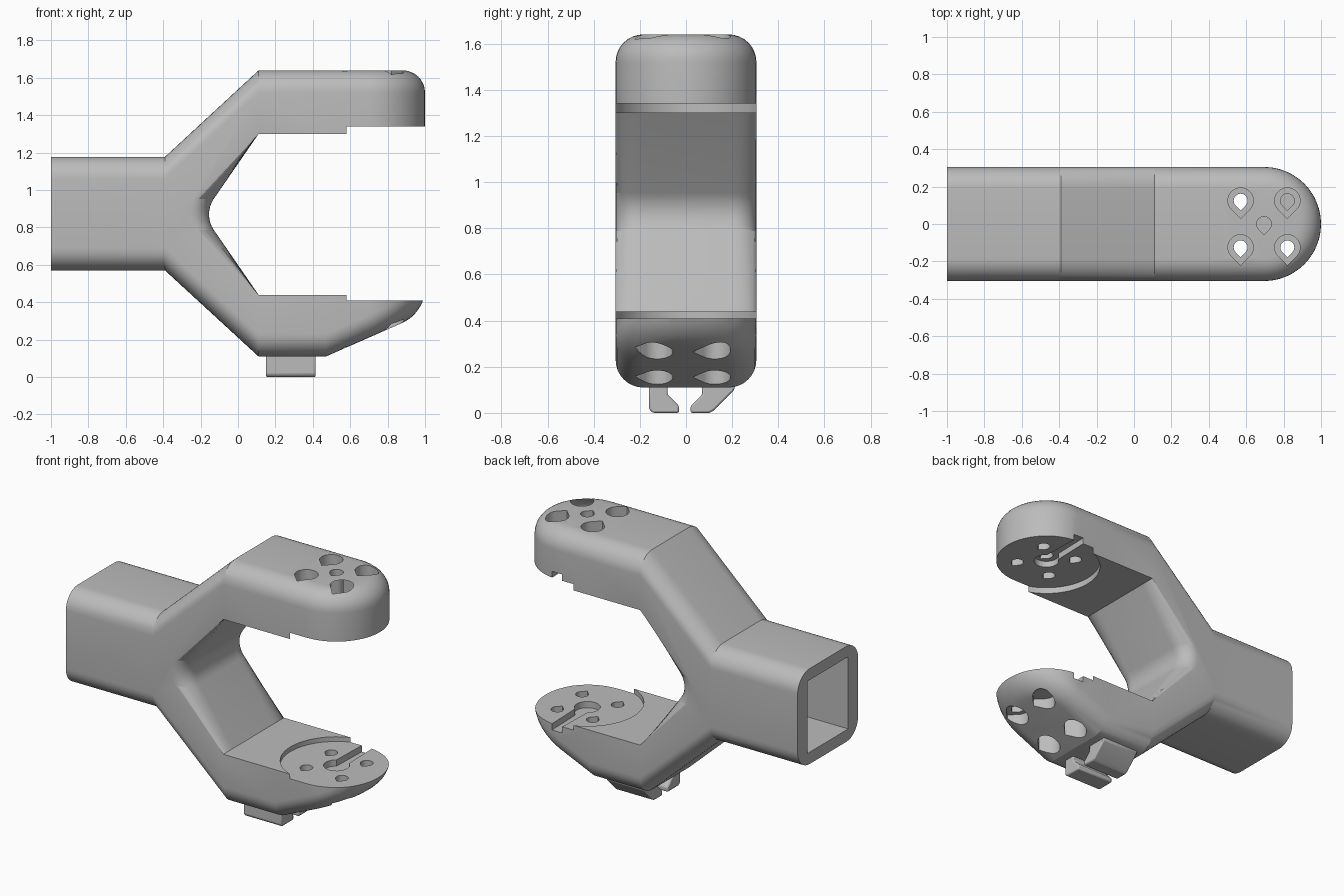
import bpy, bmesh
from math import sin, cos, pi, radians, sqrt

if "Cube" in bpy.data.objects:
    bpy.data.objects.remove(bpy.data.objects["Cube"])

HALF_W, FILLET, TIP_X = 0.305, 0.12, 0.695
ARC, STEPS = 24, 8

grey = bpy.data.materials.new("plain grey")
grey.use_nodes = True
grey.diffuse_color = (0.5, 0.5, 0.5, 1)
grey.node_tree.nodes["Principled BSDF"].inputs["Base Color"].default_value = (0.5, 0.5, 0.5, 1)


def make_object(name, bm):
    bmesh.ops.recalc_face_normals(bm, faces=bm.faces)
    mesh = bpy.data.meshes.new(name)
    bm.to_mesh(mesh)
    bm.free()
    mesh.materials.append(grey)
    obj = bpy.data.objects.new(name, mesh)
    bpy.context.collection.objects.link(obj)
    return obj


def loft(name, rings):
    """Closed solid through matching rings of 3D points."""
    bm = bmesh.new()
    loops = [[bm.verts.new(p) for p in ring] for ring in rings]
    n = len(loops[0])
    for a, b in zip(loops, loops[1:]):
        for i in range(n):
            j = (i + 1) % n
            bm.faces.new((a[i], a[j], b[j], b[i]))
    bm.faces.new(loops[0])
    bm.faces.new(loops[-1])
    return make_object(name, bm)


def prism_z(name, pts, lo, hi):
    return loft(name, [[(x, y, z) for x, y in pts] for z in (lo, hi)])


def prism_x(name, pts, lo, hi):
    return loft(name, [[(x, y, z) for y, z in pts] for x in (lo, hi)])


def arc(cx, cy, r, start, end, n):
    angles = [radians(start + (end - start) * i / n) for i in range(n + 1)]
    return [(cx + r * cos(a), cy + r * sin(a)) for a in angles]


def teardrop(cx, cy, r):
    return arc(cx, cy, r, -45, 225, ARC) + [(cx, cy - r * sqrt(2))]


def height(table, x):
    for (x0, z0), (x1, z1) in zip(table, table[1:]):
        if x <= x1 + 1e-6:
            return z0 + (z1 - z0) * (x - x0) / (x1 - x0)
    return table[-1][1]


# Outer shell: rounded plan outline, with filleted upper and lower rims
TOP = [(-1, 1.178), (-0.39, 1.178), (0.11, 1.64), (1, 1.64)]
BOTTOM = [(-1, 0.57), (-0.39, 0.57), (0.11, 0.11), (0.47, 0.11), (1, 0.343)]


def outline(inset):
    w = HALF_W - inset
    side = [(x, -w) for x in (-1, -0.39, 0.11, 0.47)]
    return side + arc(TIP_X, 0, w, -90, 90, ARC) + [(x, -y) for x, y in reversed(side)]


def build_shell():
    bm = bmesh.new()
    sweep = [(FILLET * (1 - sin(a)), FILLET * (1 - cos(a)))
             for a in (pi / 2 * i / STEPS for i in range(STEPS + 1))]
    rings = [[bm.verts.new((x, y, height(BOTTOM, x) + d)) for x, y in outline(t)]
             for t, d in sweep]
    rings += [[bm.verts.new((x, y, height(TOP, x) - d)) for x, y in outline(t)]
              for t, d in reversed(sweep)]
    m = len(rings[0])
    for a, b in zip(rings, rings[1:]):
        for i in range(m - 1):
            bm.faces.new((a[i], a[i + 1], b[i + 1], b[i]))
    for ring in (rings[0], rings[-1]):
        for i in range(m // 2):
            quad = (ring[i], ring[i + 1], ring[m - 2 - i], ring[m - 1 - i])
            bm.faces.new(list(dict.fromkeys(quad)))
    bm.faces.new([r[0] for r in rings] + [r[-1] for r in reversed(rings)])
    return make_object("fork_bracket", bm)


# Gap between the arms, its crotch edges rounding off towards both sides
def build_gap():
    crotch = arc(-0.007, 0.87, 0.148, 214, 146, 8)
    r = 0.1
    half = [(HALF_W - r + r * sin(a), r * (1 - cos(a)))
            for a in (pi / 2 * i / STEPS for i in range(STEPS + 1))] + [(0.4, r)]
    sections = [(-y, d) for y, d in reversed(half)] + half
    rings = []
    for y, d in sections:
        pts = [(1.2, 0.44), (0.11, 0.44)] + [(x - d, z) for x, z in crotch]
        pts += [(0.11, 1.30), (1.2, 1.30)]
        rings.append([(x, y, z) for x, z in pts])
    return loft("gap_cutter", rings)


def combine(target, tool, operation):
    mod = target.modifiers.new("cut", 'BOOLEAN')
    mod.operation, mod.object, mod.solver = operation, tool, 'EXACT'
    bpy.context.view_layer.objects.active = target
    bpy.ops.object.modifier_apply(modifier=mod.name)
    bpy.data.objects.remove(tool)


body = build_shell()

# Square socket in the stem
socket = [(-0.205, 0.645), (0.205, 0.645), (0.205, 1.105), (-0.205, 1.105)]
cutters = [build_gap(), prism_x("socket_cutter", socket, -1.2, -0.4)]

# Round seats facing each other, with a keyhole slot running out to one side
cutters.append(prism_z("seat_cutter", arc(TIP_X, 0, 0.326, 0, 354, 59), 0.41, 1.34))
slot = arc(TIP_X, 0, 0.075, 125, 415, ARC) + [(TIP_X + 0.035, 0.35), (TIP_X - 0.035, 0.35)]
cutters.append(prism_z("slot_cutter", slot, 0.37, 1.38))

# Screw holes with wide outer pockets, and a centre hole in the upper arm
for dx in (-0.125, 0.125):
    for y in (-0.125, 0.125):
        x = TIP_X + dx
        cutters.append(prism_z("screw_cutter", teardrop(x, y, 0.037), -0.1, 1.8))
        cutters.append(prism_z("upper_pocket_cutter", teardrop(x, y, 0.068), 1.46, 1.8))
        cutters.append(prism_z("lower_pocket_cutter", teardrop(x, y, 0.068), -0.1, 0.31))
cutters.append(prism_z("centre_cutter", teardrop(TIP_X, 0, 0.04), 1.2, 1.8))

for cutter in cutters:
    combine(body, cutter, 'DIFFERENCE')

# Pair of cable hooks under the lower arm
hooks = {
    "front_hook": [(-0.16, 0.13), (-0.16, 0.015), (-0.145, 0), (-0.03, 0),
                   (-0.03, 0.03), (-0.08, 0.08), (-0.08, 0.13)],
    "back_hook": [(0.02, 0), (0.1, 0), (0.12, 0.01), (0.21, 0.1), (0.21, 0.13),
                  (0.07, 0.13), (0.07, 0.08), (0.02, 0.03)],
}
parts = [body]
for name, pts in hooks.items():
    hook = prism_x(name, pts, 0.15, 0.415)
    bevel = hook.modifiers.new("soft edges", 'BEVEL')
    bevel.width, bevel.segments, bevel.limit_method = 0.008, 2, 'ANGLE'
    parts.append(hook)

for obj in parts:
    bpy.ops.object.select_all(action='DESELECT')
    obj.select_set(True)
    bpy.context.view_layer.objects.active = obj
    bpy.ops.object.shade_smooth_by_angle(angle=radians(20))
